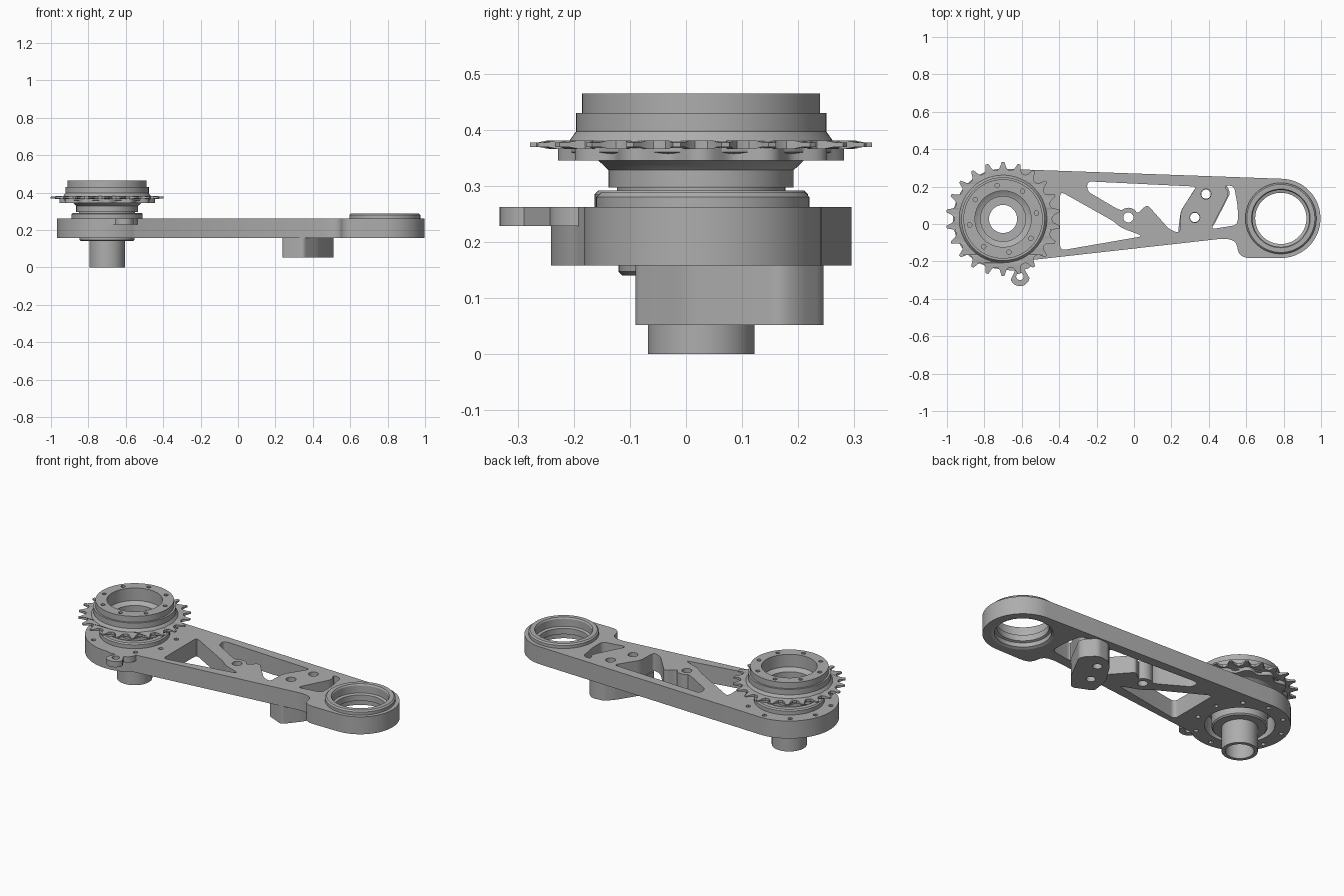
import bpy, bmesh
from math import sin, cos, pi, radians
from mathutils import Vector

if "Cube" in bpy.data.objects:
    bpy.data.objects.remove(bpy.data.objects["Cube"])

steel = bpy.data.materials.new("machined_grey")
steel.use_nodes = True
GREY = (0.42, 0.42, 0.42, 1)
steel.diffuse_color = GREY
steel.node_tree.nodes["Principled BSDF"].inputs["Base Color"].default_value = GREY

HUB = (-0.70, 0.027)
END = (0.785, 0.03)
BOSSES = [(-0.03, 0.035), (0.325, 0.035), (0.385, 0.16)]
LUG = (-0.61, -0.28)


def finish(ob):
    ob.data.materials.clear()
    ob.data.materials.append(steel)
    bm = bmesh.new()
    bm.from_mesh(ob.data)
    bmesh.ops.remove_doubles(bm, verts=bm.verts, dist=1e-5)
    bmesh.ops.recalc_face_normals(bm, faces=bm.faces)
    bm.to_mesh(ob.data)
    bm.free()
    bpy.ops.object.select_all(action='DESELECT')
    ob.select_set(True)
    bpy.context.view_layer.objects.active = ob
    bpy.ops.object.shade_smooth_by_angle(angle=radians(30))
    return ob


def arc(c, r, a0=0, a1=360, n=32):
    full = abs(a1 - a0) == 360
    m = n if full else n - 1
    return [(c[0] + r * cos(radians(a0 + (a1 - a0) * i / m)),
             c[1] + r * sin(radians(a0 + (a1 - a0) * i / m))) for i in range(n)]


def rounded(pts, r, n=6):
    """Polygon with filleted corners."""
    out = []
    for i, p in enumerate(pts):
        p = Vector(p)
        a, b = Vector(pts[i - 1]) - p, Vector(pts[(i + 1) % len(pts)]) - p
        s = p + a.normalized() * min(r, a.length * 0.45)
        e = p + b.normalized() * min(r, b.length * 0.45)
        for k in range(n):
            t = k / (n - 1)
            out.append(tuple(s * (1 - t) ** 2 + p * 2 * t * (1 - t) + e * t * t))
    return out


def plate(name, z0, z1, outline, holes=()):
    """Flat part with through holes."""
    cu = bpy.data.curves.new(name, 'CURVE')
    cu.dimensions = '2D'
    cu.fill_mode = 'BOTH'
    cu.extrude = (z1 - z0) / 2
    for loop in [outline, *holes]:
        sp = cu.splines.new('POLY')
        sp.points.add(len(loop) - 1)
        for pt, (x, y) in zip(sp.points, loop):
            pt.co = (x, y, 0, 1)
        sp.use_cyclic_u = True
    tmp = bpy.data.objects.new(name + "_tmp", cu)
    bpy.context.collection.objects.link(tmp)
    bpy.context.view_layer.update()
    me = bpy.data.meshes.new_from_object(tmp.evaluated_get(bpy.context.evaluated_depsgraph_get()))
    bpy.data.objects.remove(tmp)
    ob = bpy.data.objects.new(name, me)
    bpy.context.collection.objects.link(ob)
    for v in me.vertices:
        v.co.z += (z0 + z1) / 2
    return finish(ob)


def lathe(name, c, profile, steps=72):
    """Closed radius/height profile turned about a vertical axis."""
    bm = bmesh.new()
    vs = [bm.verts.new((c[0] + r, c[1], z)) for r, z in profile]
    es = [bm.edges.new((vs[i - 1], vs[i])) for i in range(len(vs))]
    bmesh.ops.spin(bm, geom=vs + es, cent=(*c, 0), axis=(0, 0, 1),
                   angle=2 * pi, steps=steps, use_merge=True)
    me = bpy.data.meshes.new(name)
    bm.to_mesh(me)
    bm.free()
    ob = bpy.data.objects.new(name, me)
    bpy.context.collection.objects.link(ob)
    return finish(ob)


def ring_of_holes(c, radius, r, count, turn=0):
    return [arc(p, r, n=12) for p in arc(c, radius, turn, turn + 360, count)]


# Swing arm with lightening pockets
outline = arc(HUB, 0.268, 88, 305, 48)
outline += rounded([(0.3, -0.098), (0.545, -0.07), (0.56, -0.182), (0.7, -0.182)], 0.1)[6:18]
outline += arc(END, 0.212, 270, 447, 40)
upper = rounded([(-0.25, 0.228), (0.335, 0.2), (0.25, 0.07), (0.245, -0.05), (0.19, -0.03),
                 (0.07, 0.105), (0.02, 0.055), (-0.03, 0.07), (-0.08, 0.075), (-0.25, 0.175)], 0.025)
lower = rounded([(-0.395, 0.175), (-0.11, 0.015), (-0.07, -0.02), (0.05, -0.065),
                 (-0.395, -0.142)], 0.03)
right = rounded([(0.48, 0.205), (0.535, 0.205), (0.555, 0.09), (0.555, -0.005), (0.41, -0.028),
                 (0.435, 0.02), (0.51, 0.165)], 0.03)
holes = [upper, lower, right, arc(HUB, 0.185, n=64), arc(END, 0.165, n=64)]
holes += [arc(b, 0.027, n=24) for b in BOSSES]
holes += ring_of_holes(HUB, 0.235, 0.013, 10, 18)
plate("swing_arm", 0.158, 0.262, outline, holes)

# Bosses bulging into the pockets
for i, b in enumerate(BOSSES):
    plate(f"arm_boss_{i + 1}", 0.158, 0.262, arc(b, 0.052), [arc(b, 0.027, n=24)])

# Mounting block below the arm
block = rounded([(0.235, -0.045), (0.35, -0.095), (0.43, 0.0), (0.515, 0.165), (0.5, 0.2),
                 (0.45, 0.247), (0.375, 0.24), (0.33, 0.195), (0.25, 0.07)], 0.02)
plate("mounting_block", 0.052, 0.158, block, [arc(b, 0.025, n=24) for b in BOSSES[1:]])

# Lug on the hub rim
lug = arc(LUG, 0.052, 200, 350, 20)
lug += rounded([(-0.555, -0.24), (-0.53, -0.18), (-0.62, -0.19), (-0.74, -0.2),
                (-0.72, -0.235), (-0.665, -0.25)], 0.03)
plate("cable_lug", 0.228, 0.262, lug, [arc(LUG, 0.02, n=20)])

# Hollow axle, bearing cap and lower flange
lathe("axle", HUB, [(0.075, 0), (0.095, 0), (0.095, 0.14), (0.14, 0.14), (0.147, 0.147),
                    (0.147, 0.262), (0.19, 0.262), (0.19, 0.285), (0.183, 0.292), (0.15, 0.292),
                    (0.15, 0.31), (0.075, 0.31)])

# Sprocket carrier with stepped bore
lathe("sprocket_carrier", HUB, [(0.12, 0.297), (0.165, 0.297), (0.165, 0.328), (0.183, 0.345),
                                (0.235, 0.36), (0.235, 0.38), (0.223, 0.397), (0.223, 0.43),
                                (0.212, 0.43), (0.212, 0.452), (0.15, 0.452), (0.15, 0.39),
                                (0.135, 0.38), (0.12, 0.375)])
plate("carrier_top_ring", 0.452, 0.465, arc(HUB, 0.212, n=72),
      [arc(HUB, 0.15, n=72)] + ring_of_holes(HUB, 0.181, 0.012, 8, 10))

# Scalloped backing ring
scallop = [(HUB[0] + r * cos(a), HUB[1] + r * sin(a))
           for a, r in ((2 * pi * i / 144, 0.24 + 0.015 * cos(pi * i / 6)) for i in range(144))]
plate("backing_ring", 0.345, 0.368, scallop, [arc(HUB, 0.17, n=64)])

# Toothed sprocket, teeth thinned at the tips
TEETH = 22
rim = []
for t in range(TEETH):
    for f, r in ((0, 0.262), (0.15, 0.264), (0.27, 0.274), (0.35, 0.29), (0.42, 0.305),
                 (0.58, 0.305), (0.65, 0.29), (0.73, 0.274), (0.85, 0.264)):
        a = 2 * pi * (t + f) / TEETH
        rim.append((HUB[0] + r * cos(a), HUB[1] + r * sin(a)))
sprocket = plate("sprocket", 0.366, 0.381, rim, [arc(HUB, 0.2, n=64)])
for v in sprocket.data.vertices:
    if (v.co.xy - Vector(HUB)).length > 0.28:
        v.co.z = 0.3735 + (v.co.z - 0.3735) * 0.55

# Bearing ring at the far end
lathe("end_bearing_ring", END, [(0.165, 0.158), (0.175, 0.262), (0.19, 0.262), (0.19, 0.28),
                                (0.182, 0.288), (0.157, 0.288), (0.152, 0.28), (0.152, 0.235),
                                (0.137, 0.23), (0.137, 0.195), (0.15, 0.19), (0.15, 0.165)])
